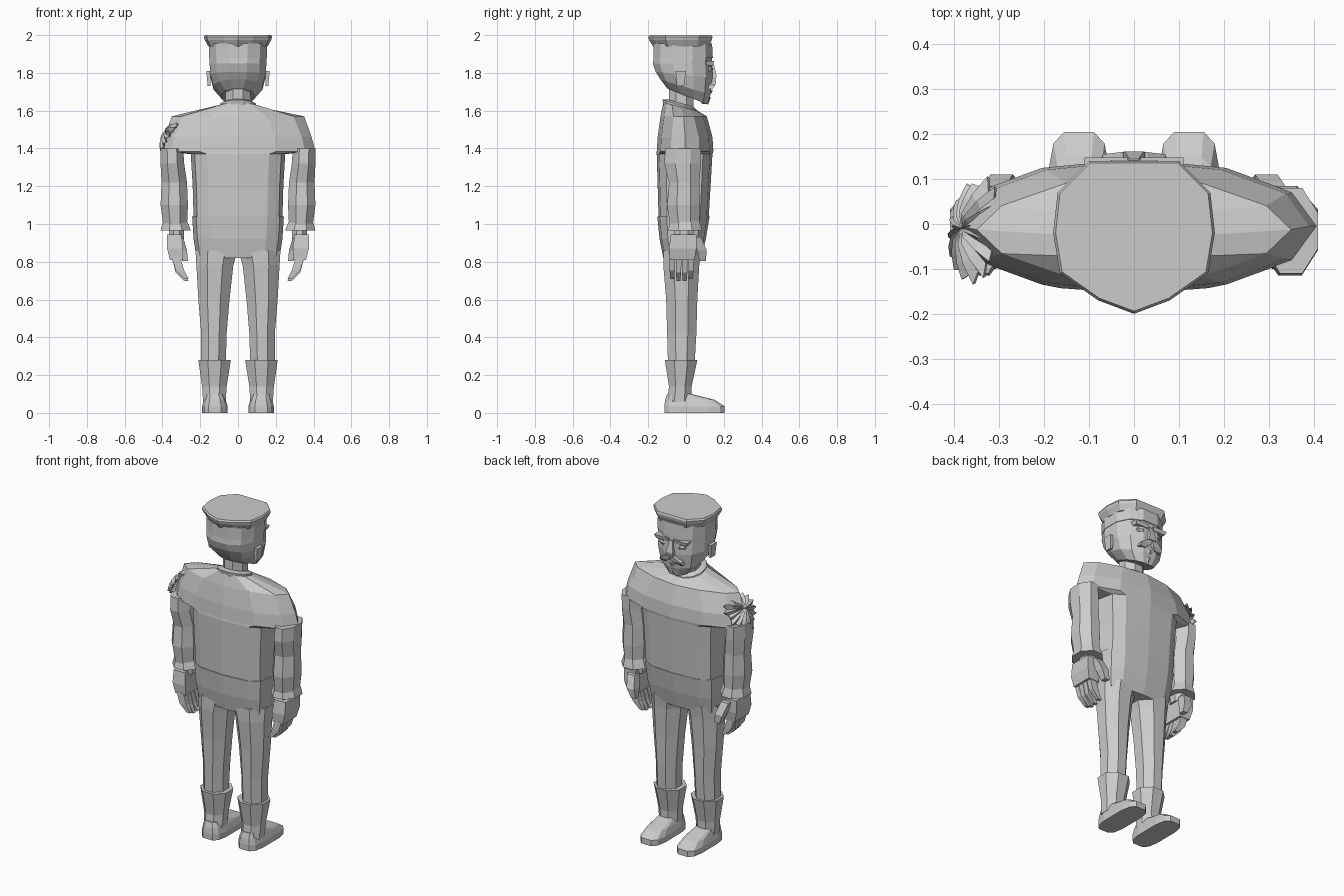
import bpy, bmesh, math, random
from mathutils import Vector

random.seed(4)
if "Cube" in bpy.data.objects:
    bpy.data.objects.remove(bpy.data.objects["Cube"])

grey = bpy.data.materials.new("plain grey")
grey.use_nodes = True
COLOUR = (0.6, 0.6, 0.6, 1)
grey.diffuse_color = COLOUR
grey.node_tree.nodes["Principled BSDF"].inputs["Base Color"].default_value = COLOUR


def finish(name, bm, mirror=False):
    bmesh.ops.recalc_face_normals(bm, faces=bm.faces)
    mesh = bpy.data.meshes.new(name)
    bm.to_mesh(mesh)
    bm.free()
    mesh.materials.append(grey)
    obj = bpy.data.objects.new(name, mesh)
    bpy.context.collection.objects.link(obj)
    if mirror:
        obj.modifiers.new("Mirror", "MIRROR")
    return obj


def loft(name, sections, sides=12, power=1.0, turn=None, mirror=False):
    """Sections: z, x min, x max, y min, y max, and optional tilt and power."""
    bm = bmesh.new()
    turn = math.pi / sides if turn is None else turn
    rings = []
    for z, x0, x1, y0, y1, *extra in sections:
        tilt = extra[0] if extra else 0
        p = extra[1] if len(extra) > 1 else power
        shape = []
        for i in range(sides):
            a = turn + math.tau * i / sides
            c, s = round(math.cos(a), 6), round(math.sin(a), 6)
            shape.append((math.copysign(abs(c) ** p, c), math.copysign(abs(s) ** p, s)))
        mx, my = (max(abs(q[k]) for q in shape) for k in (0, 1))
        ring = []
        for u, v in shape:
            x = (x0 + x1) / 2 + u / mx * (x1 - x0) / 2
            dy = v / my * (y1 - y0) / 2
            ring.append(bm.verts.new((x, (y0 + y1) / 2 + dy, z + tilt * dy)))
        rings.append(ring)
    for low, high in zip(rings, rings[1:]):
        for i in range(sides):
            j = (i + 1) % sides
            bm.faces.new((low[i], low[j], high[j], high[i]))
    bm.faces.new(rings[0])
    bm.faces.new(rings[-1])
    return finish(name, bm, mirror)


def centred(rows):
    return [(z, -w, w, *rest) for z, w, *rest in rows]


# Jacket with wide shoulders and an armpit shelf
loft("jacket", centred([
    (1.03, .235, -.145, .12, 0, .6), (1.2, .24, -.15, .13, 0, .6),
    (1.37, .25, -.155, .14, 0, .6), (1.385, .41, -.155, .145, 0, 1),
    (1.46, .39, -.15, .14, 0, 1), (1.57, .35, -.135, .11, 0, 1.2),
    (1.62, .11, -.12, .065, -.25, 1)]), turn=0)
loft("collar", centred([
    (1.585, .10, -.115, .07, -.3), (1.63, .095, -.125, .06, -.3),
    (1.64, .075, -.10, .04, -.3)]))

# Hips, legs, boots and feet
loft("hips", centred([
    (.82, .22, -.12, .08), (.92, .235, -.14, .105), (1.04, .243, -.152, .125)]),
    power=.65, turn=0)
loft("leg", [
    (.25, .065, .195, -.095, .045), (.42, .06, .195, -.10, .055),
    (.6, .045, .21, -.105, .06), (.78, .025, .22, -.12, .07),
    (.86, .002, .225, -.12, .08)], sides=8, mirror=True)
loft("boot_shaft", [
    (.06, .065, .185, -.1, .03), (.14, .06, .19, -.09, .03),
    (.28, .038, .21, -.112, .06)], sides=8, mirror=True)
foot = loft("foot", [
    (0, .055, .19, -.115, .205), (.035, .055, .19, -.115, .205),
    (.07, .065, .18, -.11, .15), (.10, .08, .17, -.10, .03)],
    sides=12, power=.55, mirror=True)

# Sleeves, flared cuffs and wrists
loft("sleeve", [
    (.99, .27, .395, -.085, .07), (1.1, .265, .41, -.10, .075),
    (1.22, .27, .405, -.09, .07), (1.32, .285, .41, -.115, .08),
    (1.40, .29, .41, -.11, .08)], sides=8, mirror=True)
loft("cuff", [
    (.965, .25, .41, -.095, .085), (.985, .257, .405, -.09, .08),
    (1.02, .272, .395, -.08, .07)], sides=8, mirror=True)
loft("wrist", [(.92, .285, .365, -.06, .04), (.98, .285, .365, -.06, .04)],
     sides=8, mirror=True)

# Hands with inward curling fingers
loft("palm", [(.81, .29, .36, -.085, .045), (.87, .29, .375, -.09, .055),
              (.945, .3, .375, -.08, .055)], sides=4, mirror=True)
for i, name in enumerate(("little", "ring", "middle", "index")):
    y = -.087 + i * .033
    drop = .012 * (i in (1, 2))
    loft(name + "_finger", [
        (.71 - drop, .262, .285, y + .004, y + .024), (.755 - drop, .285, .33, y, y + .028),
        (.82, .305, .35, y, y + .03)], sides=4, mirror=True)
loft("thumb", [
    (.805, .265, .295, .07, .105), (.86, .27, .32, .06, .11),
    (.93, .29, .34, .03, .08)], sides=4, mirror=True)

# Neck and head
loft("neck", centred([(1.58, .065, -.09, .04), (1.78, .065, -.09, .04)]), sides=8)
loft("head", centred([
    (1.675, .085, -.10, .115, -.4), (1.725, .13, -.135, .13, -.3),
    (1.79, .148, -.16, .14, -.1), (1.85, .15, -.175, .138), (1.95, .15, -.165, .135)]),
    power=.85)
loft("ear", [(1.73, .145, .16, -.05, -.01), (1.81, .145, .168, -.055, 0)],
     sides=4, mirror=True)

# Flat peaked hat, pointed at the nape
loft("hat_band", centred([(1.88, .153, -.172, .142), (1.955, .153, -.172, .138)]),
     power=.85)
bm = bmesh.new()
half = [(.10, .14), (.17, .07), (.18, -.02), (.165, -.11), (.08, -.17)]
outline = half + [(0, -.2)] + [(-x, y) for x, y in reversed(half)]
levels = [[bm.verts.new((x * k, y * k, z)) for x, y in outline]
          for z, k in ((1.94, .87), (1.975, .98), (1.99, 1), (2, .97))]
for low, high in zip(levels, levels[1:]):
    for i in range(len(outline)):
        j = (i + 1) % len(outline)
        bm.faces.new((low[i], low[j], high[j], high[i]))
bm.faces.new(levels[0])
bm.faces.new(levels[-1])
finish("hat_crown", bm)

# Facial features
loft("nose", centred([(1.765, .025, .11, .158), (1.785, .022, .11, .162),
                      (1.85, .01, .11, .145)]), sides=4)
loft("brow", [(1.84, .02, .10, .10, .143), (1.862, .015, .11, .09, .148)],
     sides=4, mirror=True)
loft("eye", [(1.808, .03, .08, .1, .139), (1.82, .025, .085, .1, .144),
             (1.832, .03, .08, .1, .139)], sides=6, mirror=True)
loft("moustache", [(1.715, .035, .075, .08, .14), (1.735, .01, .07, .1, .155),
                   (1.76, 0, .03, .1, .16)], sides=4, mirror=True)
loft("mouth", centred([(1.69, .03, .08, .135), (1.71, .04, .08, .142)]), sides=6)
loft("chin_beard", centred([(1.635, .02, .085, .118), (1.665, .04, .07, .13),
                            (1.69, .03, .07, .125)]), sides=6)

# Crumpled rosette draped over one shoulder
bm = bmesh.new()
normal = Vector((-.78, .1, .5)).normalized()
across = normal.cross(Vector((0, 0, 1))).normalized()
upward = across.cross(normal)
middle = Vector((-.385, -.01, 1.485))
spokes = 32
hub = bm.verts.new(middle)
previous = None
for r in (.035, .075, .115):
    ring = []
    for i in range(spokes):
        a = math.tau * i / spokes
        reach = r * (random.uniform(.9, 1.1) if i % 2 else .85)
        lift = (.012 if i % 2 else -.008) - 3.2 * reach * reach
        ring.append(bm.verts.new(middle + normal * lift + across * reach * math.cos(a)
                                 + upward * reach * .85 * math.sin(a)))
    for i in range(spokes):
        j = (i + 1) % spokes
        if previous:
            bm.faces.new((previous[i], previous[j], ring[j], ring[i]))
        else:
            bm.faces.new((hub, ring[j], ring[i]))
    previous = ring
rosette = finish("shoulder_rosette", bm)
rosette.modifiers.new("Solidify", "SOLIDIFY").thickness = .008
